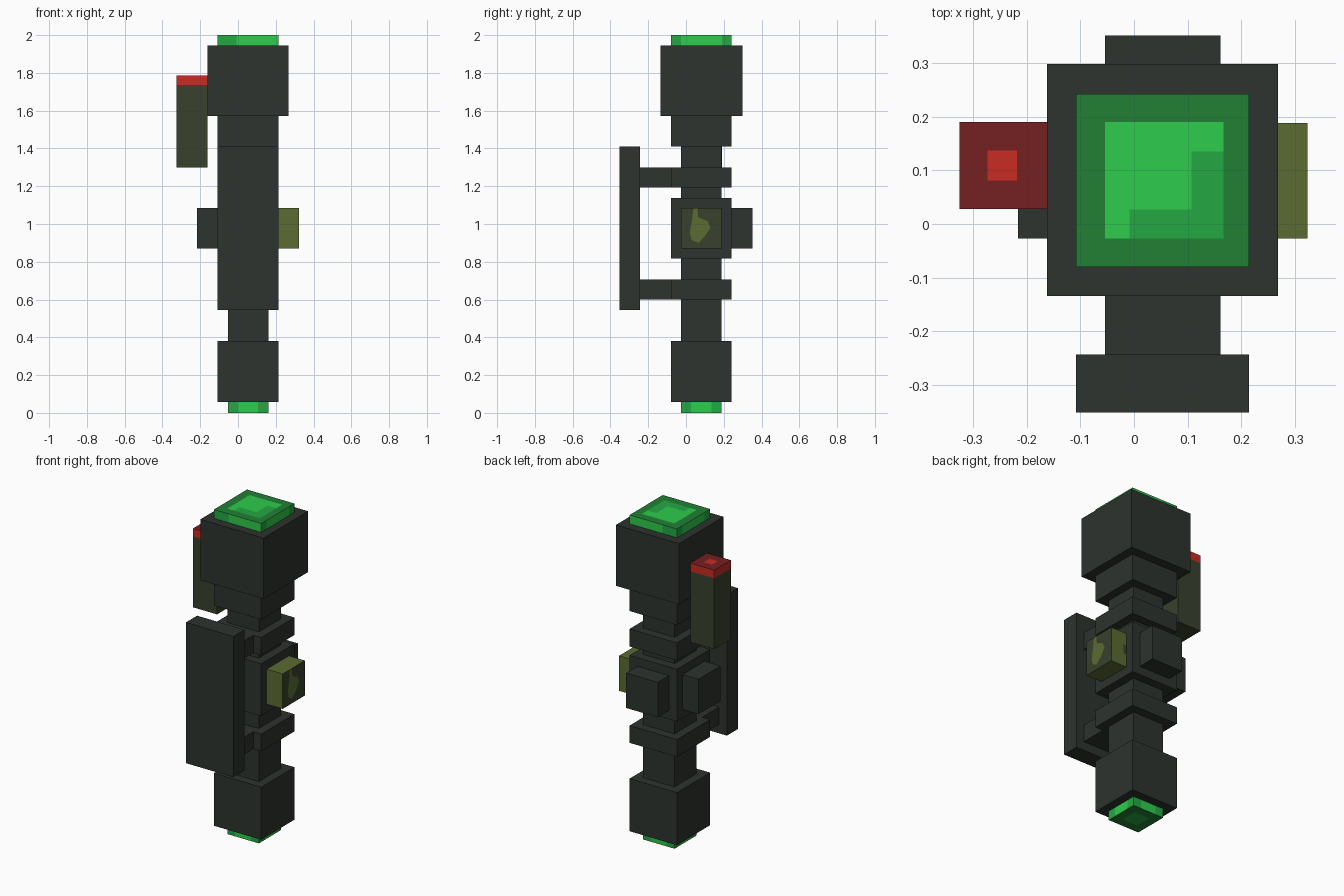
import bpy, bmesh
from mathutils import Vector

cube = bpy.data.objects.get("Cube")
if cube:
    bpy.data.objects.remove(cube, do_unlink=True)


def material(name, rgb):
    lin = [((c / 255 + 0.055) / 1.055) ** 2.4 for c in rgb] + [1]
    m = bpy.data.materials.new(name)
    m.use_nodes = True
    m.diffuse_color = lin
    m.node_tree.nodes["Principled BSDF"].inputs["Base Color"].default_value = lin
    return m


BODY = material("charcoal", (45, 51, 46))
MOSS = material("dark olive", (56, 65, 45))
OLIVE = material("olive", (91, 107, 50))
RED = material("red", (200, 44, 34))
MAROON = material("dark red", (117, 32, 34))
BRIGHT = material("bright green", (46, 204, 76))
MID = material("mid green", (36, 168, 66))
DEEP = material("deep green", (34, 128, 52))


def finish(name, bm, mats):
    me = bpy.data.meshes.new(name)
    bm.to_mesh(me)
    bm.free()
    for m in mats:
        me.materials.append(m)
    ob = bpy.data.objects.new(name, me)
    bpy.context.collection.objects.link(ob)
    return ob


def box(name, xs, ys, zs, mats=(BODY,), cuts=((), (), ()), rule=None):
    """Box from ranges; cut along planes, then coloured by a rule on (centre, normal)."""
    bm = bmesh.new()
    bmesh.ops.create_cube(bm, size=1)
    spans = (xs, ys, zs)
    for v in bm.verts:
        v.co = Vector([s[0] if c < 0 else s[1] for c, s in zip(v.co, spans)])
    for axis, values in enumerate(cuts):
        normal = Vector([float(i == axis) for i in range(3)])
        for value in values:
            bmesh.ops.bisect_plane(bm, geom=bm.verts[:] + bm.edges[:] + bm.faces[:],
                                   plane_co=normal * value, plane_no=normal)
    bm.normal_update()
    if rule:
        for f in bm.faces:
            f.material_index = rule(f.calc_center_median(), f.normal)
    return finish(name, bm, mats)


# Shared cross-sections
WIDE_X, WIDE_Y = (-0.108, 0.214), (-0.08, 0.242)
SLIM_X, SLIM_Y = (-0.054, 0.161), (-0.027, 0.188)
KNOB_Z = (0.87, 1.085)

# Central shaft and its blocks
box("head", (-0.162, 0.268), (-0.134, 0.298), (1.572, 1.946))
box("collar", WIDE_X, WIDE_Y, (1.41, 1.572))
box("shaft", SLIM_X, SLIM_Y, (0.38, 1.41))
box("middle_block", WIDE_X, WIDE_Y, (0.817, 1.138))
box("base_block", WIDE_X, WIDE_Y, (0.057, 0.38))

# Front plate on two ringed arms
box("front_plate", WIDE_X, (-0.351, -0.243), (0.545, 1.41))
for label, zs in (("lower", (0.6, 0.706)), ("upper", (1.192, 1.3))):
    box(label + "_ring", WIDE_X, WIDE_Y, zs)
    box(label + "_arm", SLIM_X, (-0.243, -0.08), zs)

# Knobs around the middle block
box("back_knob", SLIM_X, (0.242, 0.351), KNOB_Z)
box("right_knob", (-0.216, -0.108), SLIM_Y, KNOB_Z)


def button_rule(c, n):
    stain = n.y > 0.5 and c.x < 0.235 and 0.95 < c.z < 1.01
    return 1 if n.x > 0.5 or stain else 0


box("left_button", (0.214, 0.323), SLIM_Y, KNOB_Z, (OLIVE, MOSS),
    ((0.235,), (), (0.95, 1.01)), button_rule)

# Irregular painted patch on the button
bm = bmesh.new()
outline = [(0.04, 1.084), (0.06, 1.084), (0.065, 1.035), (0.115, 1.015), (0.13, 0.98),
           (0.1, 0.935), (0.065, 0.9), (0.03, 0.915), (0.02, 0.955), (0.03, 1.01)]
face = bm.faces.new([bm.verts.new((0.3245, y, z)) for y, z in outline])
face.normal_update()
if face.normal.x < 0:
    face.normal_flip()
finish("button_patch", bm, (OLIVE,))

# Side canister with red cap
SIDE_X, SIDE_Y = (-0.325, -0.162), (0.028, 0.19)
box("canister", SIDE_X, SIDE_Y, (1.3, 1.735), (MOSS,))


def cap_rule(c, n):
    spot = abs(c.x + 0.245) < 0.027 and abs(c.y - 0.109) < 0.027
    return 1 if n.z > 0.5 and not spot else 0


box("canister_cap", SIDE_X, SIDE_Y, (1.735, 1.785), (RED, MAROON),
    ((-0.273, -0.218), (0.081, 0.137), ()), cap_rule)


# Glowing lenses at both ends: bright, mid and deep green
def top_rule(c, n):
    if n.z > 0.5:
        if not (-0.054 < c.x < 0.167 and -0.027 < c.y < 0.19):
            return 2
        return int((c.x > 0.107 and c.y < 0.135) or (c.x > -0.008 and c.y < 0.027))
    if abs(n.x) > 0.5:
        return int(c.y < -0.027 or c.y > 0.19)
    return int(c.x < -0.008)


def bottom_rule(c, n):
    dx, dy = abs(c.x - 0.0535), abs(c.y - 0.0805)
    if n.z < -0.5:
        return 1 if max(dx, dy) < 0.05 else 2
    return int(max(dx if abs(n.y) > 0.5 else 0, dy if abs(n.x) > 0.5 else 0) > 0.054)


GREENS = (BRIGHT, MID, DEEP)
box("top_lens", WIDE_X, WIDE_Y, (1.946, 2.0), GREENS,
    ((-0.054, -0.008, 0.107, 0.167), (-0.027, 0.027, 0.135, 0.19), ()), top_rule)
box("bottom_lens", SLIM_X, SLIM_Y, (0, 0.057), GREENS,
    ((0, 0.107), (0.027, 0.134), ()), bottom_rule)
